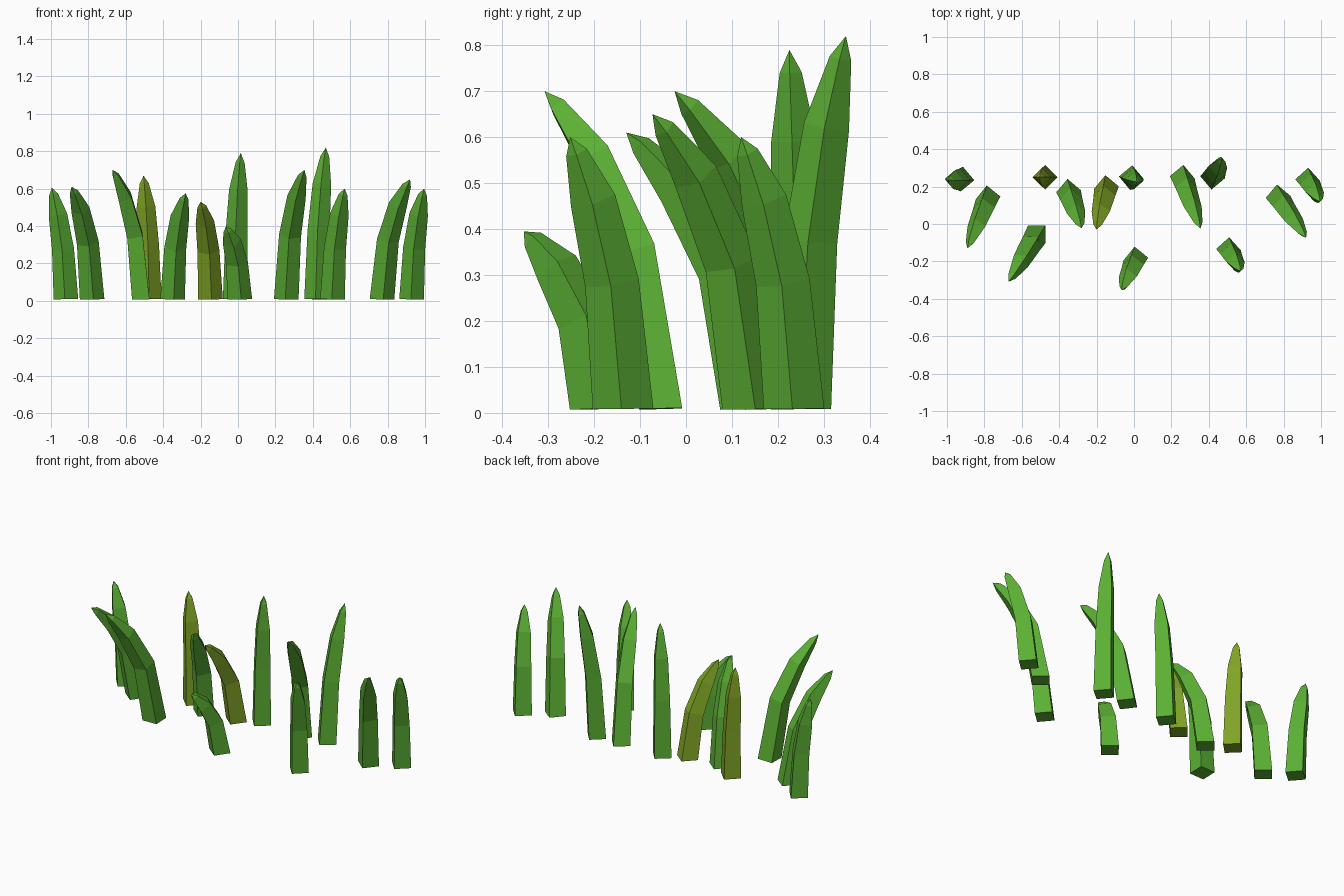
import bpy, bmesh, math
from mathutils import Vector

if "Cube" in bpy.data.objects:
    bpy.data.objects.remove(bpy.data.objects["Cube"])


def material(name, rgb):
    m = bpy.data.materials.new(name)
    m.diffuse_color = (*rgb, 1)
    m.use_nodes = True
    m.node_tree.nodes["Principled BSDF"].inputs["Base Color"].default_value = m.diffuse_color
    return m


GREEN = material("grass green", (0.105, 0.43, 0.034))
OLIVE = material("olive green", (0.215, 0.37, 0.019))
BASE_Z = 0.009
# ring position along the blade, half diagonal of its diamond section
RINGS = [(0, 0.066), (0.43, 0.059), (0.74, 0.05), (0.935, 0.024)]


def blade(name, base, tip, mat, turn):
    """Four-sided tapering blade that bends from base (x, y) to tip (x, y, z)."""
    lean = Vector((tip[0] - base[0], tip[1] - base[1], 0))
    height = tip[2] - BASE_Z
    k = 0.6 * lean.length / height

    def centre(t):
        p = Vector((base[0], base[1], BASE_Z)) + lean * (0.1 * t + 0.9 * t * t)
        p.z += height * t * (1 + k * (1 - t))
        return p

    def tangent(t):
        d = lean * (0.1 + 1.8 * t)
        d.z = height * (1 + k - 2 * k * t)
        return d.normalized()

    bm = bmesh.new()
    rings = []
    for t, r in RINGS:
        q = Vector((0, 0, 1)).rotation_difference(tangent(t))
        ring = []
        for i in range(4):
            a = math.radians(turn + 90 * i)
            ring.append(bm.verts.new(centre(t) + q @ Vector((r * math.cos(a), r * math.sin(a), 0))))
        rings.append(ring)
    point = bm.verts.new(centre(1))
    bm.faces.new(rings[0][::-1])
    for i in range(4):
        j = (i + 1) % 4
        for lo, hi in zip(rings, rings[1:]):
            bm.faces.new((lo[i], lo[j], hi[j], hi[i]))
        bm.faces.new((rings[-1][i], rings[-1][j], point))
    bmesh.ops.recalc_face_normals(bm, faces=bm.faces)
    me = bpy.data.meshes.new(name)
    bm.to_mesh(me)
    bm.free()
    me.materials.append(mat)
    bpy.context.collection.objects.link(bpy.data.objects.new(name, me))


# base x, y / tip x, y, z / colour / turn of the section
BLADES = [
    ((-0.92, 0.24), (-0.995, 0.235, 0.605), GREEN, -5),
    ((-0.78, 0.14), (-0.89, -0.13, 0.61), GREEN, 6),
    ((-0.52, -0.055), (-0.67, -0.308, 0.70), GREEN, 45),
    ((-0.475, 0.25), (-0.505, 0.25, 0.67), OLIVE, 0),
    ((-0.35, 0.175), (-0.28, -0.022, 0.575), GREEN, 5),
    ((-0.147, 0.195), (-0.20, -0.03, 0.53), OLIVE, 5),
    ((-0.015, 0.248), (0.015, 0.225, 0.79), GREEN, -5),
    ((0.01, -0.187), (-0.065, -0.353, 0.395), GREEN, 6),
    ((0.258, 0.25), (0.355, -0.025, 0.70), GREEN, -5),
    ((0.42, 0.25), (0.47, 0.348, 0.82), GREEN, -5),
    ((0.505, -0.137), (0.57, -0.252, 0.60), GREEN, -3),
    ((0.77, 0.145), (0.92, -0.073, 0.65), GREEN, 5),
    ((0.928, 0.235), (0.995, 0.12, 0.60), GREEN, -3),
]
for n, b in enumerate(BLADES, 1):
    blade(f"grass_blade_{n}", *b)
